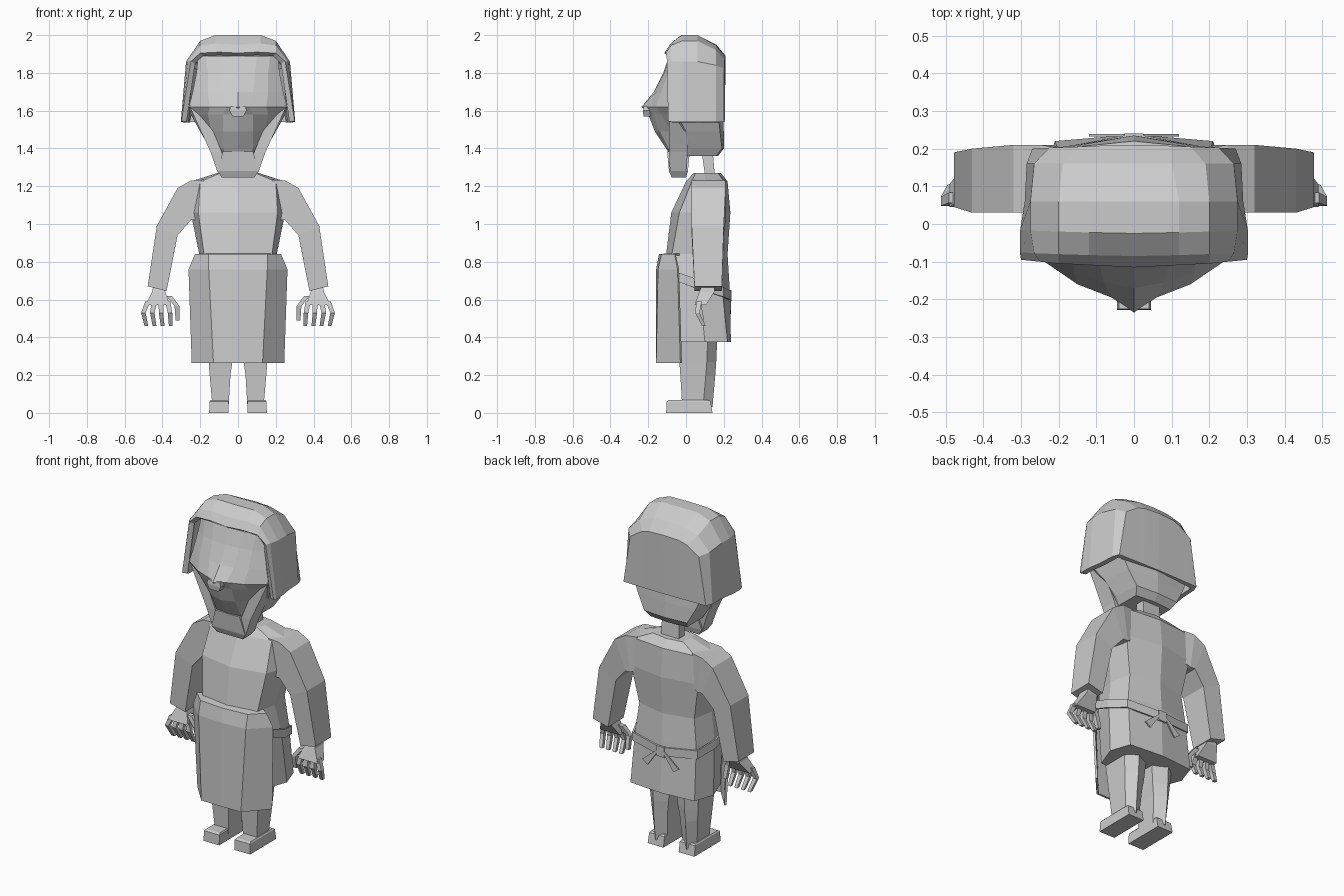
import bpy, bmesh
from mathutils import Vector

grey = bpy.data.materials.new("plain grey")
grey.diffuse_color = (0.6, 0.6, 0.6, 1)


def loft(name, rings, closed=False, caps=True, thick=0, offset=-1):
    """Join rings of (x, y, z) points on the +x side and repeat them on the -x side.
    Open rings run from the centre line to the centre line and are welded there."""
    bm = bmesh.new()
    for s in (1, -1):
        rows = [[bm.verts.new((s * x, y, z)) for x, y, z in r] for r in rings]
        n = len(rows[0])
        for a, b in zip(rows, rows[1:]):
            for i in range(n if closed else n - 1):
                j = (i + 1) % n
                bm.faces.new((a[i], a[j], b[j], b[i]))
        if caps:
            bm.faces.new(rows[0])
            bm.faces.new(rows[-1])
    bmesh.ops.remove_doubles(bm, verts=bm.verts[:], dist=0.0005)
    bmesh.ops.recalc_face_normals(bm, faces=bm.faces[:])
    me = bpy.data.meshes.new(name)
    bm.to_mesh(me)
    bm.free()
    me.materials.append(grey)
    ob = bpy.data.objects.new(name, me)
    bpy.context.collection.objects.link(ob)
    if thick:
        m = ob.modifiers.new("thickness", 'SOLIDIFY')
        m.thickness, m.offset = thick, offset
    return ob


def level(z, *pts):
    """Horizontal ring at height z."""
    return [(x, y, z) for x, y in pts]


def box(z, x0, x1, y0, y1):
    """Horizontal rectangle at height z."""
    return level(z, (x0, y0), (x1, y0), (x1, y1), (x0, y1))


def half(z, w, y0, y1):
    """Half of a centred rectangle."""
    return level(z, (0, y0), (w, y0), (w, y1), (0, y1))


def finger(name, path, r):
    """Tapering square rod running downwards."""
    rings = []
    for i, (x, y, z) in enumerate(path):
        q = r * (1 - 0.15 * i)
        rings.append(box(z, x - q, x + q, y - q, y + q))
    return loft(name, rings, closed=True)


# Head with a pointed face that overhangs the mouth
loft("head", [
    level(1.36, (0, -.08), (.08, -.075), (.10, -.03), (.12, .02), (.12, .16), (0, .17)),
    level(1.40, (0, -.105), (.08, -.095), (.12, -.04), (.15, .03), (.14, .19), (0, .2)),
    level(1.49, (0, -.165), (.08, -.14), (.14, -.08), (.20, 0), (.19, .18), (0, .2)),
    level(1.58, (0, -.20), (.08, -.175), (.16, -.13), (.25, -.05), (.23, .17), (0, .195)),
    level(1.62, (0, -.235), (.06, -.195), (.15, -.16), (.26, -.085), (.25, .15), (0, .19)),
    level(1.70, (0, -.17), (.08, -.155), (.16, -.13), (.24, -.075), (.24, .15), (0, .19)),
    level(1.80, (0, -.12), (.09, -.115), (.16, -.095), (.22, -.06), (.22, .12), (0, .17)),
    level(1.89, (0, -.09), (.10, -.085), (.17, -.07), (.21, -.04), (.2, .1), (0, .15)),
])

# Small nose
loft("nose", [half(1.57, .03, -.225, -.16), half(1.60, .045, -.228, -.16),
              half(1.625, .04, -.225, -.16)])

# Chin and the jaw strips that climb to the ears
loft("chin", [half(1.245, .085, -.075, 0), half(1.28, .11, -.09, .01),
              half(1.385, .08, -.1, .02)])
loft("jaw_strip", [box(1.28, .07, .11, -.085, 0), box(1.38, .085, .145, -.09, .01),
                   box(1.63, .19, .26, -.088, 0)], closed=True)

# Hair: arches from side tip to crown, placed from front to back
def arch(y, dy, *pts):
    return [(x, y + dy * i / (len(pts) - 1), z) for i, (x, z) in enumerate(pts)]

back = [(.27, 1.54), (.225, 1.82), (.15, 1.87), (.1, 1.885), (0, 1.89)]
loft("hair", [
    arch(-.095, -.02, (.30, 1.545), (.25, 1.86), (.2, 1.905), (.1, 1.91), (0, 1.905)),
    arch(-.075, -.01, (.303, 1.54), (.265, 1.86), (.2, 1.945), (.12, 1.955), (0, 1.95)),
    arch(-.015, -.01, (.302, 1.54), (.275, 1.86), (.2, 1.97), (.12, 2), (0, 2)),
    arch(.06, 0, (.29, 1.54), (.275, 1.86), (.2, 1.97), (.12, 2), (0, 2)),
    arch(.16, 0, (.285, 1.54), (.265, 1.84), (.19, 1.92), (.1, 1.945), (0, 1.95)),
    arch(.20, .01, *back),
    arch(.20, .005, *[(x, 1.54) for x, z in back]),
], caps=False, thick=.03)

# Neck
loft("neck", [half(1.23, .06, .105, .155), half(1.40, .055, .08, .14)])

# Tunic body, from collar to hem
loft("tunic", [
    level(1.27, (0, .04), (.09, .05), (.11, .1), (.1, .17), (0, .185)),
    level(1.225, (0, 0), (.2, .03), (.25, .1), (.2, .2), (0, .22)),
    level(1.06, (0, -.078), (.21, -.035), (.25, .08), (.22, .2), (0, .235)),
    level(.84, (0, -.105), (.18, -.075), (.205, .05), (.18, .18), (0, .22)),
    level(.68, (0, -.09), (.2, -.06), (.235, .07), (.2, .19), (0, .23)),
    level(.375, (0, -.04), (.2, -.035), (.25, .1), (.21, .22), (0, .238)),
])

# Sleeves: rectangles between the outer and the inner arm line
def cuff(xo, zo, xi, zi, y0, y1):
    return [(xo, y0, zo), (xo, y1, zo), (xi, y1, zi), (xi, y0, zi)]

loft("sleeve", [
    cuff(.18, 1.235, .18, 1.04, .03, .2),
    cuff(.25, 1.23, .22, 1.02, .03, .21),
    cuff(.32, 1.19, .25, 1.02, .03, .21),
    cuff(.43, .99, .32, .94, .03, .2),
    cuff(.478, .67, .378, .645, .045, .19),
], closed=True)

# Hands
loft("palm", [box(.69, .39, .445, .09, .155), box(.64, .385, .455, .07, .15),
              box(.57, .36, .49, .045, .105)], closed=True)
for i in range(4):
    x = .372 + .035 * i
    finger("finger", [(x, .07, .59), (x + .012 * (i - 1), .06, .53),
                      (x + .008 * (i - 1) - .008, .095, .46)], .014)
finger("thumb", [(.365, .08, .62), (.323, .07, .565), (.32, .085, .49)], .015)

# Apron wrapped round the front, closed at its top edge
loft("apron", [
    level(.845, (0, -.095), (.14, -.07), (.18, -.03)),
    level(.84, (0, -.143), (.155, -.13), (.228, -.06)),
    level(.76, (0, -.158), (.155, -.148), (.262, -.045)),
    level(.265, (0, -.16), (.13, -.158), (.245, -.03)),
], caps=False, thick=.012)

# Apron string dipping to the back, with knot and two tails
string = [(.25, -.045, .745), (.25, .08, .70), (.21, .195, .665), (0, .235, .645)]
loft("apron_string", [string, [(x, y, z - .05) for x, y, z in string]],
     caps=False, thick=.01, offset=0)
loft("knot", [half(.59, .025, .22, .24), half(.65, .025, .22, .24)])
loft("string_tail", [[(0, .236, .64), (.03, .236, .62)], [(.085, .236, .52), (.12, .236, .545)]],
     caps=False, thick=.007, offset=0)

# Legs with a ridge down the back, and block feet
def leg_ring(z, x0, x1, y0, y1):
    xm = (x0 + x1) / 2
    return level(z, (x0, y0), (x1, y0), (x1, y1 - .05), (xm + .01, y1), (x0, y1 - .04))

loft("leg", [leg_ring(.5, .01, .175, -.05, .17), leg_ring(.27, .03, .155, -.035, .16),
             leg_ring(.2, .04, .15, -.03, .155), leg_ring(.03, .05, .135, -.02, .14)], closed=True)
loft("foot", [box(0, .05, .153, -.105, .14), box(.06, .05, .15, -.103, .13),
              box(.067, .055, .145, -.09, .12)], closed=True)
